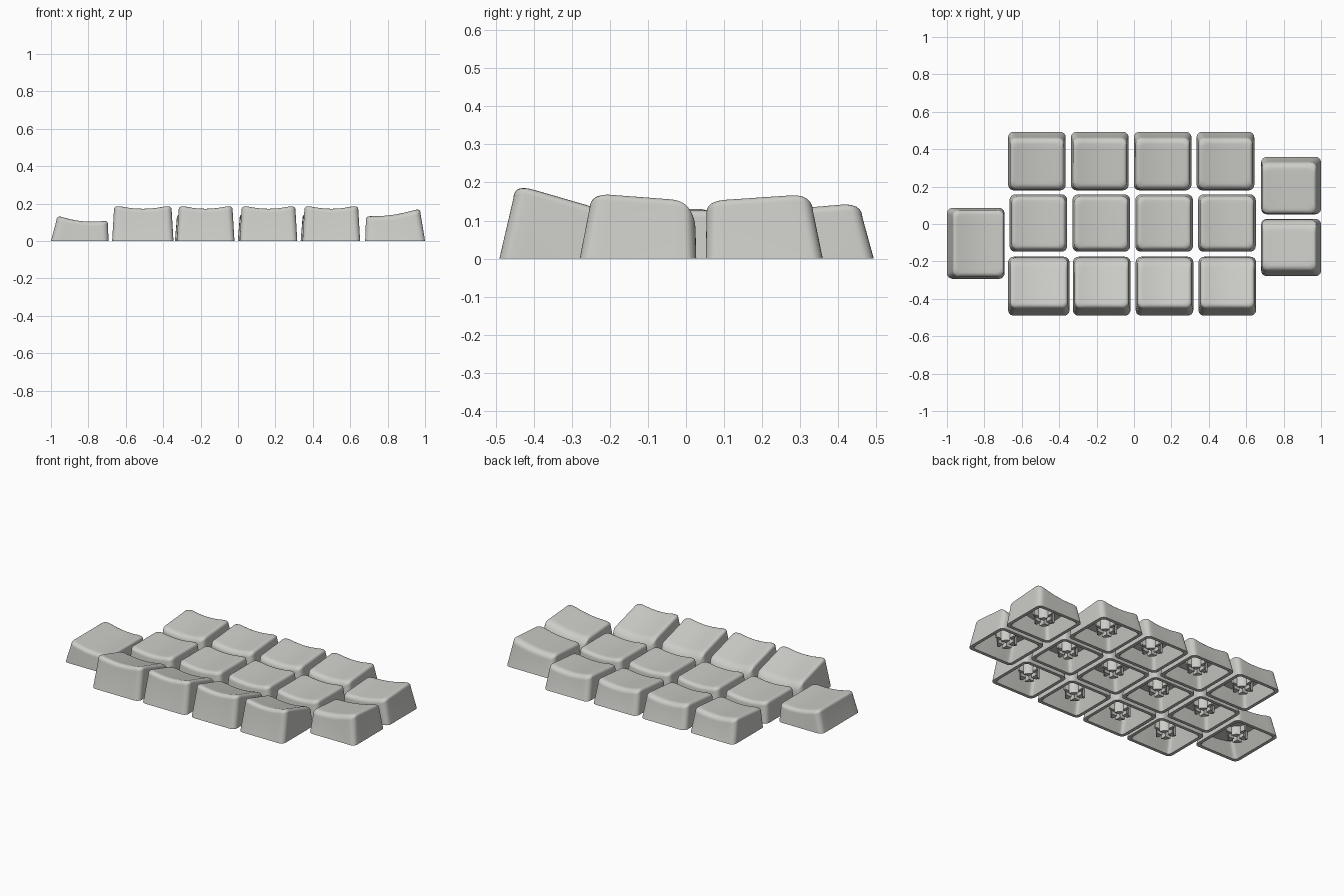
import bpy, bmesh, math

cube = bpy.data.objects.get("Cube")
if cube:
    bpy.data.objects.remove(cube, do_unlink=True)

grey = bpy.data.materials.new("warm_grey_plastic")
grey.use_nodes = True
grey.diffuse_color = (0.6, 0.6, 0.57, 1)
bsdf = next(n for n in grey.node_tree.nodes if n.type == 'BSDF_PRINCIPLED')
bsdf.inputs["Base Color"].default_value = grey.diffuse_color
bsdf.inputs["Roughness"].default_value = 0.6

ARC, EDGE = 6, 8  # steps per rounded corner and per straight side


def outline(rect, radius):
    """Rounded rectangle as (x, y, normal angle) points, anticlockwise."""
    x0, x1, y0, y1 = rect
    r = min(radius, (x1 - x0) * 0.45, (y1 - y0) * 0.45)
    centres = [(x1 - r, y1 - r), (x0 + r, y1 - r), (x0 + r, y0 + r), (x1 - r, y0 + r)]
    points = []
    for q, (cx, cy) in enumerate(centres):
        for i in range(ARC + 1):
            a = (q + i / ARC) * math.pi / 2
            points.append((cx + r * math.cos(a), cy + r * math.sin(a), a))
        nx, ny = centres[(q + 1) % 4]
        for i in range(1, EDGE):
            t = i / EDGE
            ox, oy = r * math.cos(a), r * math.sin(a)
            points.append((cx + (nx - cx) * t + ox, cy + (ny - cy) * t + oy, a))
    return points


def shrink(rect, sides, k=1.0):
    """Inset a rectangle by left, right, front, back amounts."""
    l, r, f, b = [s * k for s in sides]
    return rect[0] + l, rect[1] - r, rect[2] + f, rect[3] - b


def skin(bm, rings, flip=False):
    for a, b in zip(rings, rings[1:]):
        for i in range(len(a)):
            j = (i + 1) % len(a)
            face = [a[i], a[j], b[j], b[i]]
            bm.faces.new(face[::-1] if flip else face)


def add_stem(bm, cx, cy, top):
    """Round post split by a cross-shaped slot, with four thin ribs."""
    low, slot, radius = 0.015, 0.011, 0.05
    a0 = math.asin(slot / radius)
    for q in range(4):
        turn = q * math.pi / 2
        c, s = math.cos(turn), math.sin(turn)
        arc = [a0 + (math.pi / 2 - 2 * a0) * i / 6 for i in range(7)]
        post = [(slot, slot)] + [(radius * math.cos(a), radius * math.sin(a)) for a in arc]
        rib = [(0.036, -0.012), (0.075, -0.006), (0.075, 0.006), (0.036, 0.012)]
        for shape, z in ((post, low), (rib, low + 0.02)):
            rings = [[bm.verts.new((cx + x * c - y * s, cy + x * s + y * c, h))
                      for x, y in shape] for h in (z, top)]
            skin(bm, rings)
            bm.faces.new(rings[0][::-1])
            bm.faces.new(rings[1])


def keycap(name, rect, heights, dish, taper, fillet, drop=None):
    """heights: front-left, front-right, back-left, back-right as seen from the front.
    taper, fillet, drop: wall lean, edge rounding width and depth per side."""
    drop = drop or fillet
    crown = shrink(rect, taper)

    def top(x, y):
        u = (x - crown[0]) / (crown[1] - crown[0])
        v = (y - crown[2]) / (crown[3] - crown[2])
        fl, fr, bl, br = heights
        z = (fl * (1 - u) + fr * u) * (1 - v) + (bl * (1 - u) + br * u) * v
        return z + dish * (2 * u - 1) ** 2

    def depth(a):
        c, s = math.cos(a), math.sin(a)
        return drop[1 if c > 0 else 0] * c * c + drop[3 if s > 0 else 2] * s * s

    bm = bmesh.new()

    def ring(points, z):
        return [bm.verts.new((x, y, z(x, y, a))) for x, y, a in points]

    # Outer walls, rounded shoulder, dished top
    base = ring(outline(rect, 0.03), lambda x, y, a: 0)
    rings = [base]
    for i in range(8):
        t = i / 7 * math.pi / 2
        rings.append(ring(outline(shrink(crown, fillet, 1 - math.cos(t)), 0.032),
                          lambda x, y, a: top(x, y) - depth(a) * (1 - math.sin(t))))
    inner = shrink(crown, fillet)
    cx, cy = (inner[0] + inner[1]) / 2, (inner[2] + inner[3]) / 2
    for k in (0.85, 0.65, 0.45, 0.25, 0.1):
        pts = [(cx + (x - cx) * k, cy + (y - cy) * k, a) for x, y, a in outline(inner, 0.032)]
        rings.append(ring(pts, lambda x, y, a: top(x, y)))
    skin(bm, rings)
    bm.faces.new(rings[-1])

    # Hollow underside
    mouth = shrink(rect, [0.02] * 4)
    roof = shrink(crown, [max(0.035, f + 0.012) for f in fillet])
    cavity = [base, ring(outline(mouth, 0.02), lambda x, y, a: 0),
              ring(outline(roof, 0.02), lambda x, y, a: top(x, y) - 0.035)]
    rx, ry = (roof[0] + roof[1]) / 2, (roof[2] + roof[3]) / 2
    for k in (0.6, 0.2):
        pts = [(rx + (x - rx) * k, ry + (y - ry) * k, a) for x, y, a in outline(roof, 0.02)]
        cavity.append(ring(pts, lambda x, y, a: top(x, y) - 0.035))
    skin(bm, cavity, flip=True)
    bm.faces.new(cavity[-1][::-1])

    mx, my = (rect[0] + rect[1]) / 2, (rect[2] + rect[3]) / 2
    add_stem(bm, mx, my, top(mx, my) - 0.022)

    mesh = bpy.data.meshes.new(name)
    bm.to_mesh(mesh)
    bm.free()
    mesh.materials.append(grey)
    obj = bpy.data.objects.new(name, mesh)
    bpy.context.collection.objects.link(obj)
    bpy.ops.object.select_all(action='DESELECT')
    obj.select_set(True)
    bpy.context.view_layer.objects.active = obj
    bpy.ops.object.shade_smooth_by_angle(angle=math.radians(40))


# Three staggered rows of four keys
STEP, HALF = 0.336, 0.154
for i in range(4):
    n = i + 1
    x = -0.509 + i * STEP
    wide = 0.01 if i == 0 else 0
    keycap(f"front_row_key_{n}", (x - HALF - wide, x + HALF + wide, -0.49, -0.175),
           (0.18, 0.18, 0.1, 0.1), 0.022, (0.01, 0.01, 0.037, 0.003),
           (0.024, 0.024, 0.03, 0.045), (0.024, 0.024, 0.035, 0.05))
    x = -0.511 + i * STEP
    keycap(f"middle_row_key_{n}", (x - HALF, x + HALF, -0.148, 0.158),
           (0.112,) * 4, 0.02, (0.01,) * 4, (0.024,) * 4)
    x = -0.519 + i * STEP
    keycap(f"back_row_key_{n}", (x - HALF, x + HALF, 0.18, 0.493),
           (0.108, 0.108, 0.132, 0.132), 0.02, (0.01, 0.01, 0.005, 0.03),
           (0.024, 0.024, 0.03, 0.035))

# Tall outer key and the two side keys
keycap("right_side_key", (-1, -0.692, -0.293, 0.086), (0.12, 0.092, 0.12, 0.092),
       0.018, (0.03, 0.004, 0.01, 0.01), (0.025, 0.016, 0.025, 0.025))
keycap("left_side_front_key", (0.68, 1, -0.279, 0.027), (0.122, 0.164, 0.1, 0.143),
       0.015, (0.004, 0.025, 0.026, 0.002), (0.02, 0.025, 0.035, 0.055),
       (0.02, 0.025, 0.035, 0.07))
keycap("left_side_back_key", (0.68, 1, 0.052, 0.359), (0.105, 0.143, 0.122, 0.162),
       0.015, (0.004, 0.025, 0.002, 0.026), (0.02, 0.025, 0.025, 0.04))
